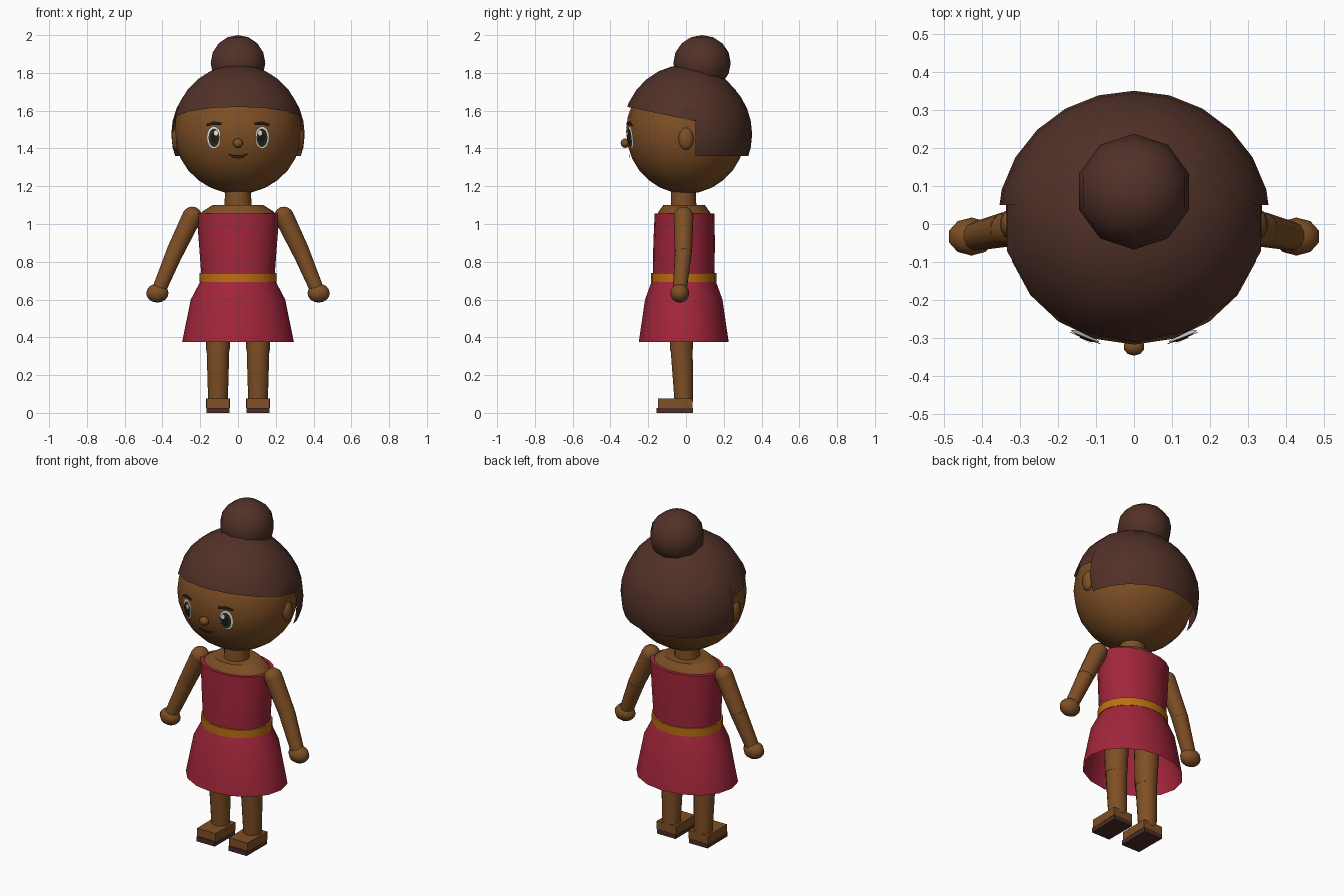
import bpy, bmesh, math
from mathutils import Matrix, Vector

cube = bpy.data.objects.get("Cube")
if cube:
    bpy.data.objects.remove(cube, do_unlink=True)


def material(name, rgb):
    m = bpy.data.materials.new(name)
    m.use_nodes = True
    m.diffuse_color = (*rgb, 1)
    m.node_tree.nodes["Principled BSDF"].inputs["Base Color"].default_value = (*rgb, 1)
    return m


SKIN = material("brown_skin", (0.21, 0.078, 0.018))
HAIR = material("dark_brown_hair", (0.083, 0.031, 0.021))
DRESS = material("crimson_dress", (0.36, 0.019, 0.043))
BELT = material("amber_belt", (0.5, 0.16, 0.006))
SOLE = material("sandal_sole", (0.07, 0.026, 0.02))
WHITE = material("eye_white", (0.8, 0.8, 0.8))
IRIS = material("olive_iris", (0.03, 0.026, 0.008))
BLACK = material("brow_black", (0.014, 0.011, 0.008))
LIPS = material("lip_brown", (0.06, 0.018, 0.014))

HEAD_C = Vector((0, 0, 1.49))
HEAD_R = Vector((0.337, 0.317, 0.33))


def finish(bm, name, mat, angle=50, fix=True):
    if fix:
        bmesh.ops.recalc_face_normals(bm, faces=bm.faces[:])
    me = bpy.data.meshes.new(name)
    bm.to_mesh(me)
    bm.free()
    me.materials.append(mat)
    ob = bpy.data.objects.new(name, me)
    bpy.context.collection.objects.link(ob)
    bpy.ops.object.select_all(action='DESELECT')
    ob.select_set(True)
    bpy.context.view_layer.objects.active = ob
    bpy.ops.object.shade_smooth_by_angle(angle=math.radians(angle))
    return ob


def ball(name, mat, c, r, seg=12, rings=8, cuts=()):
    """Ellipsoid, optionally trimmed; each cut is (point, normal of the removed side)."""
    bm = bmesh.new()
    bmesh.ops.create_uvsphere(bm, u_segments=seg, v_segments=rings, radius=1)
    bm.transform(Matrix.Translation(c) @ Matrix.Diagonal((*r, 1)))
    for co, no in cuts:
        bmesh.ops.bisect_plane(bm, geom=bm.verts[:] + bm.edges[:] + bm.faces[:],
                               plane_co=co, plane_no=no, clear_outer=True)
    return finish(bm, name, mat)


def loft(name, mat, rings, n=20, caps=True):
    """Stack of ellipses given as (z, rx, ry, centre x, centre y)."""
    bm = bmesh.new()
    loops = []
    for z, rx, ry, cx, cy in rings:
        loops.append([bm.verts.new((cx + rx * math.cos(2 * math.pi * i / n),
                                    cy + ry * math.sin(2 * math.pi * i / n), z))
                      for i in range(n)])
    for a, b in zip(loops, loops[1:]):
        for i in range(n):
            j = (i + 1) % n
            bm.faces.new((a[i], a[j], b[j], b[i]))
    if caps:
        bm.faces.new(loops[0][::-1])
        bm.faces.new(loops[-1])
    return finish(bm, name, mat, 40)


def limb(name, mat, a, b, ra, rb, n=12):
    a, b = Vector(a), Vector(b)
    d = b - a
    bm = bmesh.new()
    bmesh.ops.create_cone(bm, cap_ends=True, segments=n, radius1=ra, radius2=rb, depth=d.length)
    bm.transform(Matrix.Translation((a + b) / 2) @ d.to_track_quat('Z', 'Y').to_matrix().to_4x4())
    return finish(bm, name, mat)


def box(name, mat, lo, hi, toe=1.0):
    """Block whose front (-y) end is narrowed by the toe factor."""
    lo, hi = Vector(lo), Vector(hi)
    bm = bmesh.new()
    bmesh.ops.create_cube(bm, size=1)
    for v in bm.verts:
        if v.co.y < 0:
            v.co.x *= toe
    bm.transform(Matrix.Translation((lo + hi) / 2) @ Matrix.Diagonal((*(hi - lo), 1)))
    return finish(bm, name, mat, 30)


def on_face(x, z, gap):
    q = 1 - (x / HEAD_R.x) ** 2 - ((z - HEAD_C.z) / HEAD_R.z) ** 2
    return Vector((x, -HEAD_R.y * math.sqrt(q) - gap, z))


def orient(bm):
    bm.normal_update()
    for f in bm.faces:
        if f.normal.y > 0:
            f.normal_flip()


def face_oval(name, mat, x, z, rx, rz, gap, n=16):
    bm = bmesh.new()
    mid = bm.verts.new(on_face(x, z, gap))
    rim = [bm.verts.new(on_face(x + rx * math.cos(2 * math.pi * i / n),
                                z + rz * math.sin(2 * math.pi * i / n), gap)) for i in range(n)]
    for i in range(n):
        bm.faces.new((mid, rim[i], rim[(i + 1) % n]))
    orient(bm)
    return finish(bm, name, mat, fix=False)


def face_stroke(name, mat, pts, gap):
    """Thin band on the face through (x, z, half height) points."""
    bm = bmesh.new()
    cols = [[bm.verts.new(on_face(x, z + s * h, gap)) for s in (-1, 1)] for x, z, h in pts]
    for a, b in zip(cols, cols[1:]):
        bm.faces.new((a[0], b[0], b[1], a[1]))
    orient(bm)
    return finish(bm, name, mat, fix=False)


# Head, hair shells and bun
ball("head", SKIN, HEAD_C, HEAD_R, 20, 14)
ball("nose", SKIN, (0, -0.322, 1.428), (0.028, 0.024, 0.025), 10, 8)
ball("hair_cap", HAIR, (0, 0, 1.49), (0.351, 0.336, 0.353), 14, 14,
     [((0, -0.31, 1.62), (0, -0.21, -1))])
ball("back_hair", HAIR, (0, 0, 1.475), (0.36, 0.35, 0.355), 24, 16,
     [((0, 0.05, 0), (0, -1, 0)), ((0, 0, 1.36), (0, 0, -1))])
ball("hair_bun", HAIR, (0, 0.085, 1.852), (0.152, 0.152, 0.148), 10, 8)

# Mouth
face_stroke("mouth", LIPS, [(-0.05, 1.37, 0.003), (-0.025, 1.358, 0.008), (0, 1.356, 0.009),
                            (0.025, 1.358, 0.008), (0.05, 1.37, 0.003)], 0.01)

# Neck and shoulders
loft("neck", SKIN, [(1.08, 0.072, 0.07, 0, -0.013), (1.2, 0.068, 0.066, 0, -0.013)], 14)
loft("shoulders", SKIN, [(1.04, 0.205, 0.148, 0, -0.01), (1.065, 0.19, 0.135, 0, -0.01),
                         (1.1, 0.135, 0.11, 0, -0.01)])

# Dress and belt
loft("dress_bodice", DRESS, [(0.7, 0.192, 0.163, 0, -0.013), (0.9, 0.207, 0.163, 0, -0.01),
                             (1.055, 0.219, 0.158, 0, -0.008)])
loft("dress_skirt", DRESS, [(0.375, 0.296, 0.238, 0, -0.012), (0.6, 0.25, 0.205, 0, -0.012),
                            (0.71, 0.192, 0.165, 0, -0.012)], 16, caps=False)
loft("belt", BELT, [(0.692, 0.204, 0.173, 0, -0.012), (0.74, 0.204, 0.173, 0, -0.012)])

for side, s in (("left", 1), ("right", -1)):
    # Ear, eye and brow
    ball(side + "_ear", SKIN, (s * 0.327, 0, 1.452), (0.025, 0.04, 0.06), 10, 8)
    face_oval(side + "_eye_white", WHITE, s * 0.129, 1.458, 0.037, 0.06, 0.006)
    face_oval(side + "_iris", IRIS, s * 0.127, 1.456, 0.029, 0.049, 0.009)
    face_oval(side + "_pupil", BLACK, s * 0.126, 1.456, 0.017, 0.03, 0.012)
    face_oval(side + "_eye_glint", WHITE, s * 0.117, 1.482, 0.011, 0.015, 0.015, 10)
    face_stroke(side + "_brow", BLACK, [(s * 0.088, 1.53, 0.007), (s * 0.13, 1.534, 0.009),
                                        (s * 0.168, 1.523, 0.006)], 0.011)

    # Arm and hand
    shoulder, elbow, wrist = (s * 0.243, -0.013, 1.04), (s * 0.335, -0.014, 0.85), (s * 0.415, -0.032, 0.66)
    ball(side + "_shoulder", SKIN, shoulder, (0.052, 0.053, 0.052))
    limb(side + "_upper_arm", SKIN, shoulder, elbow, 0.052, 0.046)
    ball(side + "_elbow", SKIN, elbow, (0.045, 0.045, 0.045))
    limb(side + "_forearm", SKIN, elbow, wrist, 0.046, 0.038)
    ball(side + "_hand", SKIN, (s * 0.427, -0.033, 0.634), (0.062, 0.05, 0.05), 10, 8)

    # Leg and sandal
    x = s * 0.106
    loft(side + "_thigh", SKIN, [(0.33, 0.062, 0.062, x, -0.025), (0.69, 0.075, 0.075, x, -0.015)], 14)
    loft(side + "_shin", SKIN, [(0.06, 0.052, 0.05, x, -0.012), (0.335, 0.06, 0.06, x, -0.023)], 14)
    box(side + "_foot", SKIN, (x - 0.064, -0.148, 0.026), (x + 0.064, 0.035, 0.075), 0.96)
    box(side + "_sole", SOLE, (x - 0.062, -0.156, 0), (x + 0.062, 0.036, 0.027), 0.98)
